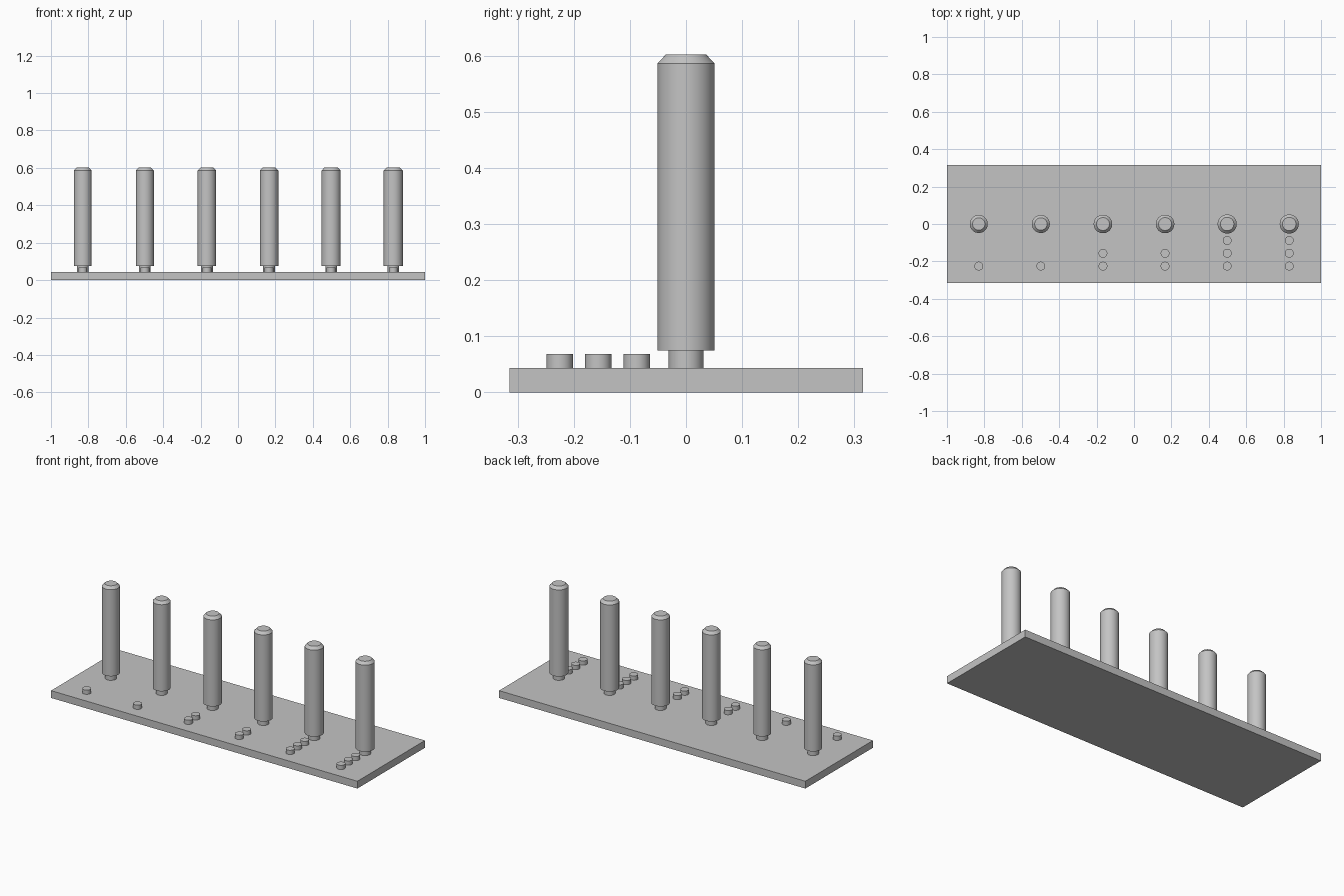
import bpy, bmesh, math

cube = bpy.data.objects.get("Cube")
if cube:
    bpy.data.objects.remove(cube, do_unlink=True)

# Single plain grey material
GREY = (0.55, 0.55, 0.55, 1)
grey = bpy.data.materials.new("plain grey")
grey.use_nodes = True
grey.diffuse_color = GREY
grey.node_tree.nodes["Principled BSDF"].inputs["Base Color"].default_value = GREY

SIDES = 48
PLATE_TOP = 0.043
PIN_SPACING = 0.332


def add_object(name, bm):
    bmesh.ops.recalc_face_normals(bm, faces=bm.faces)
    mesh = bpy.data.meshes.new(name)
    bm.to_mesh(mesh)
    bm.free()
    mesh.materials.append(grey)
    obj = bpy.data.objects.new(name, mesh)
    bpy.context.collection.objects.link(obj)
    return obj


def turned(name, profile, x, y):
    """Solid of revolution from (radius, height) points, capped at both ends."""
    bm = bmesh.new()
    rings = []
    for r, z in profile:
        angles = [2 * math.pi * i / SIDES for i in range(SIDES)]
        rings.append([bm.verts.new((r * math.cos(a), r * math.sin(a), z)) for a in angles])
    for low, high in zip(rings, rings[1:]):
        for i in range(SIDES):
            j = (i + 1) % SIDES
            bm.faces.new((low[i], low[j], high[j], high[i]))
    bm.faces.new(rings[0])
    bm.faces.new(rings[-1])
    obj = add_object(name, bm)
    obj.location = (x, y, 0)
    bpy.ops.object.select_all(action="DESELECT")
    obj.select_set(True)
    bpy.context.view_layer.objects.active = obj
    bpy.ops.object.shade_smooth_by_angle(angle=math.radians(30))


# Base plate
bm = bmesh.new()
bmesh.ops.create_cube(bm, size=1)
for v in bm.verts:
    v.co = (v.co.x * 2, v.co.y * 0.63, (v.co.z + 0.5) * PLATE_TOP)
add_object("base_plate", bm)

# Pairs of necked pins, each pair slightly thicker and marked by one more dot
for i in range(6):
    x = (i - 2.5) * PIN_SPACING
    size = i // 2
    r = 0.048 + 0.0015 * size
    turned(f"pin_{i + 1}",
           [(0.031, PLATE_TOP), (0.031, 0.075), (r, 0.075), (r, 0.586), (r - 0.015, 0.602)],
           x, 0)
    for k in range(size + 1):
        turned(f"marker_dot_{i + 1}_{k + 1}", [(0.0235, PLATE_TOP), (0.0235, 0.068)],
               x, -0.225 + 0.0685 * k)
